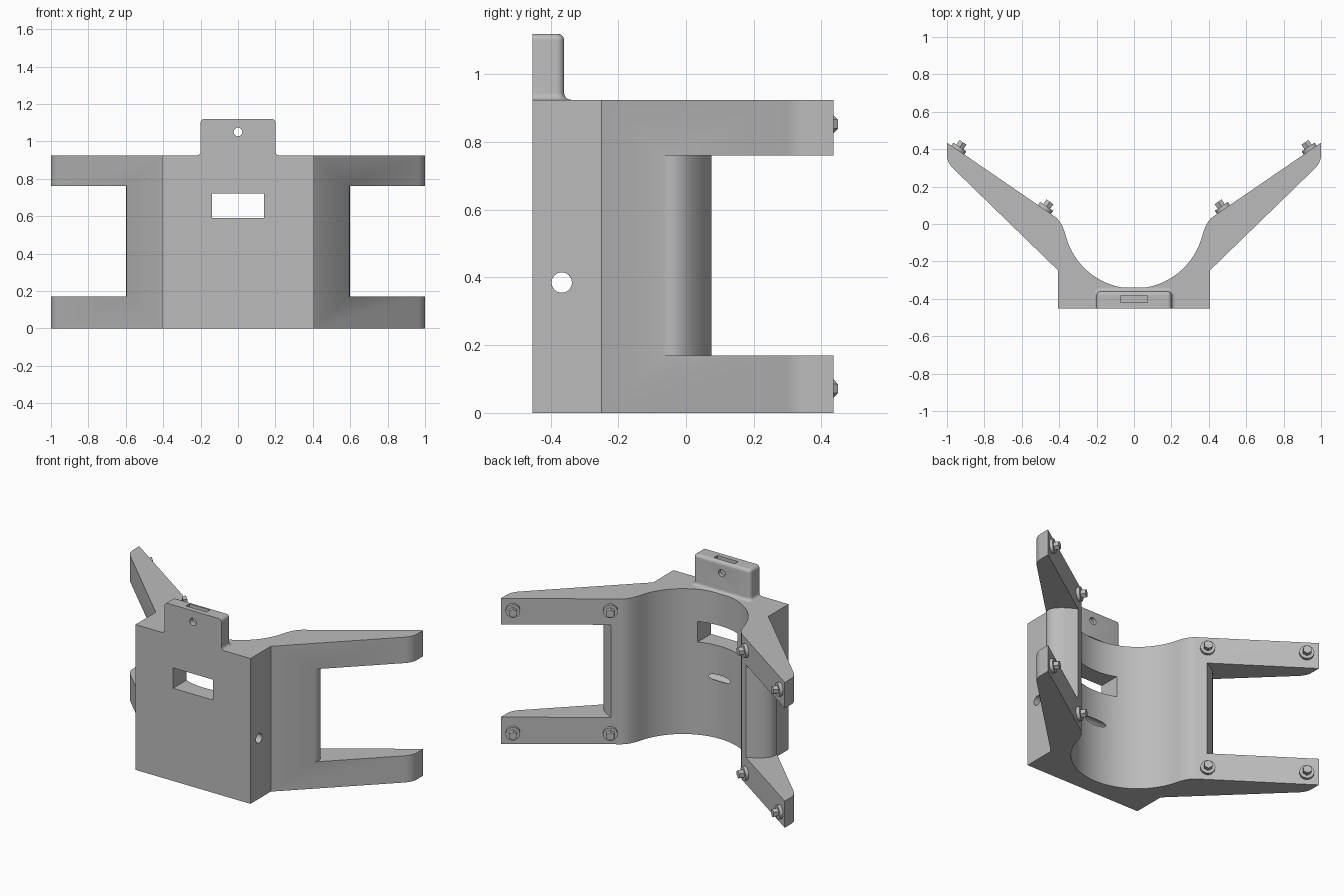
import bpy, bmesh, math
from mathutils import Vector

if "Cube" in bpy.data.objects:
    bpy.data.objects.remove(bpy.data.objects["Cube"], do_unlink=True)

grey = bpy.data.materials.new("plain_grey")
grey.use_nodes = True
grey.diffuse_color = (0.5, 0.5, 0.5, 1)
grey.node_tree.nodes["Principled BSDF"].inputs["Base Color"].default_value = (0.5, 0.5, 0.5, 1)

FRONT = -0.453
TOP = 0.925


def finish(name, bm):
    bmesh.ops.recalc_face_normals(bm, faces=bm.faces[:])
    mesh = bpy.data.meshes.new(name)
    bm.to_mesh(mesh)
    bm.free()
    mesh.materials.append(grey)
    ob = bpy.data.objects.new(name, mesh)
    bpy.context.collection.objects.link(ob)
    return ob


def loft(name, rings):
    """Skin a stack of equal-length rings and cap both ends."""
    bm = bmesh.new()
    loops = [[bm.verts.new(p) for p in ring] for ring in rings]
    for a, b in zip(loops, loops[1:]):
        for i in range(len(a)):
            j = (i + 1) % len(a)
            bm.faces.new((a[i], a[j], b[j], b[i]))
    bm.faces.new(loops[0])
    bm.faces.new(loops[-1])
    return finish(name, bm)


def prism(name, pts, z0, z1):
    return loft(name, [[(x, y, z) for x, y in pts] for z in (z0, z1)])


def box(name, x, y0, y1, z0, z1):
    return prism(name, [(-x, y0), (x, y0), (x, y1), (-x, y1)], z0, z1)


def cylinder(bm, start, axis, r, length, sides):
    axis = Vector(axis).normalized()
    mat = axis.to_track_quat('Z', 'Y').to_matrix().to_4x4()
    mat.translation = Vector(start) + axis * length / 2
    bmesh.ops.create_cone(bm, cap_ends=True, segments=sides, radius1=r,
                          radius2=r, depth=length, matrix=mat)


def rod(name, start, axis, r, length):
    bm = bmesh.new()
    cylinder(bm, start, axis, r, length, 32)
    return finish(name, bm)


def bezier(a, c, b, n=8):
    a, b, c = Vector(a), Vector(b), Vector(c)
    return [tuple(a * (1 - t) ** 2 + c * 2 * t * (1 - t) + b * t * t)
            for t in (i / n for i in range(n + 1))]


def cut(ob, cutter):
    mod = ob.modifiers.new("cut", 'BOOLEAN')
    mod.solver = 'EXACT'
    mod.object = cutter
    bpy.context.view_layer.objects.active = ob
    bpy.ops.object.modifier_apply(modifier=mod.name)
    bpy.data.objects.remove(cutter, do_unlink=True)


def smooth(ob):
    bpy.ops.object.select_all(action='DESELECT')
    ob.select_set(True)
    bpy.context.view_layer.objects.active = ob
    bpy.ops.object.shade_smooth_by_angle(angle=math.radians(30))


def inner_y(x):
    """Straight inner face of the arm."""
    return 0.435 - 0.685 * (1 - x)


# Body plan: flat front block, flared arms and a round cradle at the back
half = [(0.405, FRONT), (0.405, -0.249)]
half += bezier((0.965, 0.295), (1.0, 0.33), (1.0, 0.37))
half += [(1.0, 0.435)]
half += bezier((0.425, inner_y(0.425)), (0.385, 0.0137), (0.364, -0.066))
for i in range(1, 19):
    a = math.radians(-15 - 75 * i / 18)
    half.append((0.377 * math.cos(a), 0.032 + 0.377 * math.sin(a)))
half[-1] = (0, half[-1][1])
plan = half + [(-x, y) for x, y in reversed(half[:-1])]
body = prism("cradle_body", plan, 0, TOP)

# Openings between upper and lower arms, with a rounded post edge
edge = bezier((0.59, -0.07), (0.63, 0.0), (0.475, 0.075))
opening = [(0.7, -0.3)] + edge + [(0.44, 0.2), (1.2, 0.7), (1.2, -0.3)]
for s in (1, -1):
    cut(body, prism("arm_opening", [(s * x, y) for x, y in opening], 0.17, 0.76))

# Front window and cross hole
cut(body, box("window", 0.14, -0.6, 0.0, 0.59, 0.72))
cut(body, rod("cross_hole", (-0.5, -0.367, 0.385), (1, 0, 0), 0.03, 1.0))
smooth(body)

# Top tab with a flared foot and rounded top
R = 0.02


def tab_ring(z, o):
    x, y, r = 0.2 + o, -0.36 + o, 0.022 + o
    ring = [(-x, FRONT, z), (x, FRONT, z)]
    for cx, start in ((x - r, 0), (r - x, 90)):
        for i in range(7):
            a = math.radians(start + 15 * i)
            ring.append((cx + r * math.cos(a), y - r + r * math.sin(a), z))
    return ring


steps = [math.radians(15 * i) for i in range(7)]
rings = [tab_ring(TOP + R * (1 - math.cos(a)), R * (1 - math.sin(a))) for a in steps]
rings += [tab_ring(1.12 - R + R * math.sin(a), R * (math.cos(a) - 1)) for a in steps]
tab = loft("top_tab", rings)
cut(tab, box("tab_slot", 0.073, -0.42, -0.385, 0.96, 1.2))
cut(tab, rod("tab_hole", (0, -0.6, 1.05), (0, 1, 0), 0.023, 0.4))
smooth(tab)

# Bolts with washers on the inner faces of the arms
for side, s in (("left", 1), ("right", -1)):
    for level, z in (("lower", 0.072), ("upper", 0.853)):
        for place, x in (("inner", 0.478), ("outer", 0.942)):
            bm = bmesh.new()
            base = Vector((s * x, inner_y(x), z))
            normal = Vector((-0.565 * s, 0.825, 0)).normalized()
            cylinder(bm, base - normal * 0.005, normal, 0.042, 0.025, 24)
            cylinder(bm, base, normal, 0.026, 0.05, 6)
            smooth(finish(f"{side}_{level}_{place}_bolt", bm))
